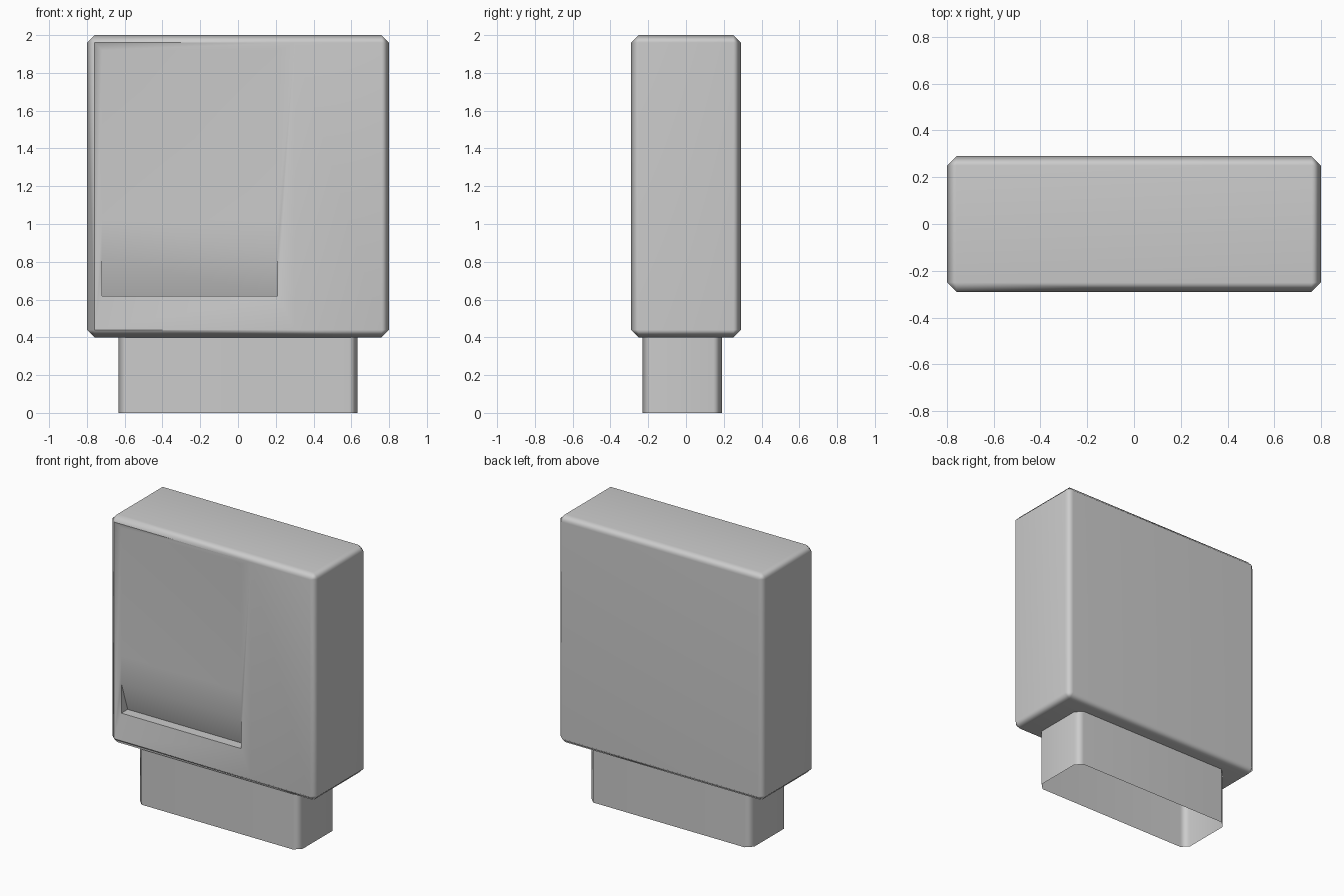
import bpy
import bmesh
from math import radians
from mathutils import Vector

old = bpy.data.objects.get("Cube")
if old:
    bpy.data.objects.remove(old, do_unlink=True)

grey = bpy.data.materials.new("plain_grey")
grey.use_nodes = True
colour = (0.6, 0.6, 0.6, 1)
grey.diffuse_color = colour
grey.node_tree.nodes["Principled BSDF"].inputs["Base Color"].default_value = colour


def box(size, centre):
    bm = bmesh.new()
    bmesh.ops.create_cube(bm, size=1)
    bmesh.ops.scale(bm, vec=size, verts=bm.verts)
    bmesh.ops.translate(bm, vec=centre, verts=bm.verts)
    return bm


def chamfer(bm, edges, width):
    bmesh.ops.bevel(bm, geom=edges, offset=width, offset_type='OFFSET',
                    segments=1, affect='EDGES', profile=0.5)


def split(bm, face, point, normal):
    """Cut one face and return its pieces, ordered along the normal."""
    geom = [face] + list(face.edges) + list(face.verts)
    cut = bmesh.ops.bisect_plane(bm, geom=geom, plane_co=point, plane_no=normal)
    pieces = {g for g in cut["geom"] if isinstance(g, bmesh.types.BMFace)}
    return sorted(pieces, key=lambda f: f.calc_center_median().dot(Vector(normal)))


def finish(bm, name):
    bmesh.ops.recalc_face_normals(bm, faces=bm.faces)
    mesh = bpy.data.meshes.new(name)
    bm.to_mesh(mesh)
    bm.free()
    mesh.materials.append(grey)
    ob = bpy.data.objects.new(name, mesh)
    bpy.context.collection.objects.link(ob)
    bpy.ops.object.select_all(action='DESELECT')
    ob.select_set(True)
    bpy.context.view_layer.objects.active = ob
    bpy.ops.object.shade_smooth_by_angle(angle=radians(50))
    weighted = ob.modifiers.new("even_shading", 'WEIGHTED_NORMAL')
    weighted.keep_sharp = True
    return ob


# Chamfered housing
bm = box((1.6, 0.58, 1.6), (0, 0, 1.2))
chamfer(bm, list(bm.edges), 0.04)

# Shallow panel on the left part of the front, with sloping borders
front = min(bm.faces, key=lambda f: f.calc_center_median().y)
panel = split(bm, front, (0.3, 0, 0), (1, 0, 0))[0]
bmesh.ops.inset_individual(bm, faces=[panel], thickness=0.03)
middle = panel.calc_center_median()
for v in panel.verts:
    v.co.x = -0.72 if v.co.x < middle.x else 0.21
    v.co.z = 0.62 if v.co.z < middle.z else 1.92
    v.co.y += 0.025

# Finger scoop sloping in towards the lip at the foot of the panel
lower = split(bm, panel, (0, 0, 1.02), (0, 0, 1))[0]
scoop = split(bm, lower, (0, 0, 0.83), (0, 0, 1))[0]
new = bmesh.ops.extrude_face_region(bm, geom=[scoop])["geom"]
if scoop.is_valid:
    bmesh.ops.delete(bm, geom=[scoop], context='FACES_ONLY')
for v in new:
    if isinstance(v, bmesh.types.BMVert) and v.co.z < 0.7:
        v.co.y += 0.07
bmesh.ops.remove_doubles(bm, verts=bm.verts, dist=0.001)
finish(bm, "housing")

# Hollow plug sleeve, open at the foot
bm = box((1.265, 0.42, 0.41), (0, -0.02, 0.205))
ends = [f for f in bm.faces if abs(f.normal.z) > 0.9]
bmesh.ops.delete(bm, geom=ends, context='FACES_ONLY')
uprights = [e for e in bm.edges if abs(e.verts[0].co.z - e.verts[1].co.z) > 0.1]
chamfer(bm, uprights, 0.045)
finish(bm, "plug_sleeve")
